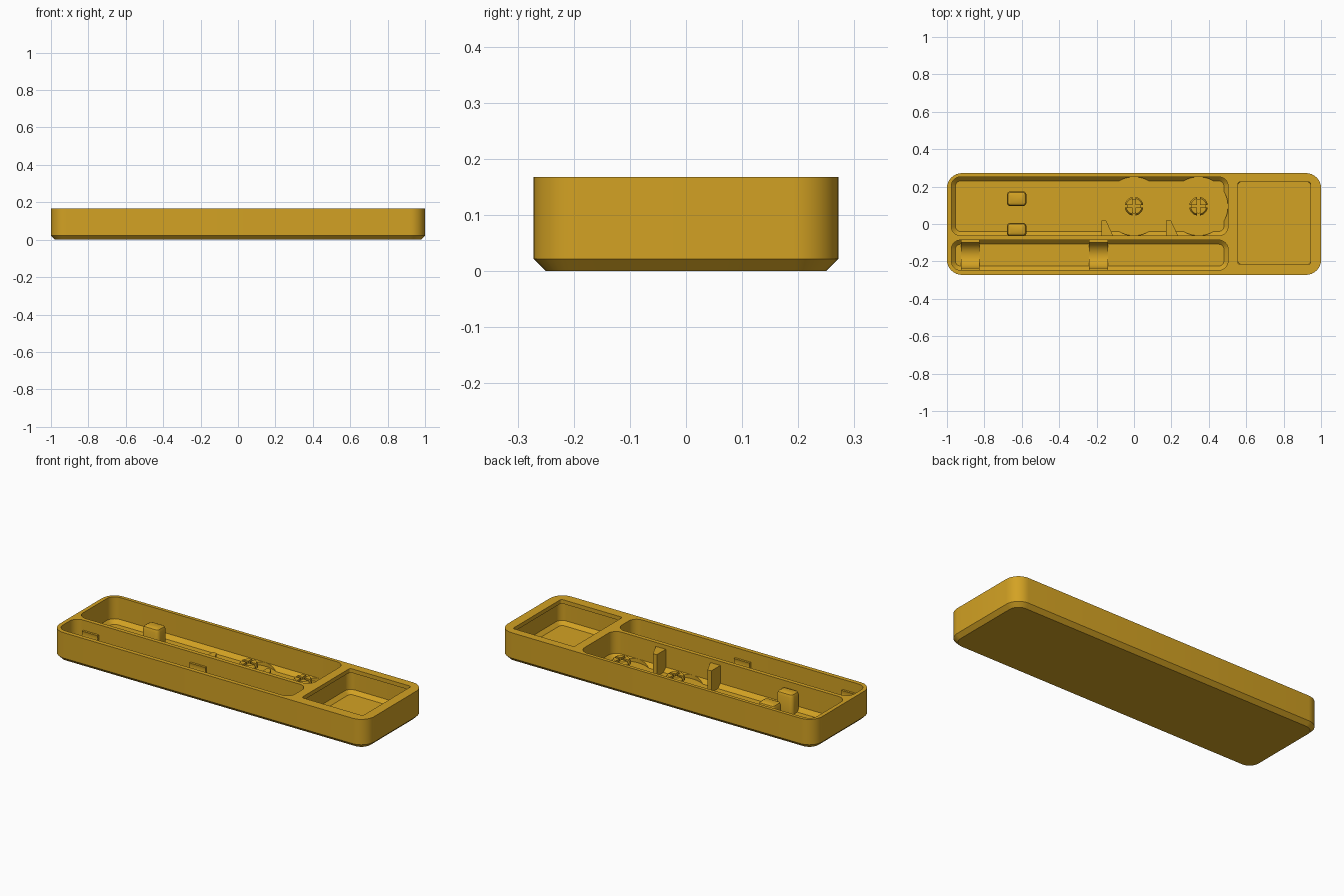
import bpy, bmesh, math

cube = bpy.data.objects.get("Cube")
if cube:
    bpy.data.objects.remove(cube, do_unlink=True)

gold = bpy.data.materials.new("golden_yellow")
gold.use_nodes = True
gold.diffuse_color = (0.65, 0.36, 0.017, 1)
gold.node_tree.nodes["Principled BSDF"].inputs["Base Color"].default_value = gold.diffuse_color

HEIGHT, FLOOR = 0.168, 0.02


def loft(name, rings):
    """Closed solid through rings of equal point count."""
    bm = bmesh.new()
    loops = [[bm.verts.new(p) for p in ring] for ring in rings]
    n = len(loops[0])
    for a, b in zip(loops, loops[1:]):
        for i in range(n):
            j = (i + 1) % n
            bm.faces.new((a[i], a[j], b[j], b[i]))
    bm.faces.new(loops[0][::-1])
    bm.faces.new(loops[-1])
    bmesh.ops.recalc_face_normals(bm, faces=bm.faces)
    mesh = bpy.data.meshes.new(name)
    bm.to_mesh(mesh)
    bm.free()
    mesh.materials.append(gold)
    ob = bpy.data.objects.new(name, mesh)
    bpy.context.collection.objects.link(ob)
    return ob


def rounded_ring(box, r, inset, z, steps=8):
    x0, x1, y0, y1 = box
    pts = []
    corners = ((x1 - r, y1 - r), (x0 + r, y1 - r), (x0 + r, y0 + r), (x1 - r, y0 + r))
    for k, (cx, cy) in enumerate(corners):
        for s in range(steps + 1):
            a = (k + s / steps) * math.pi / 2
            pts.append((cx + (r - inset) * math.cos(a), cy + (r - inset) * math.sin(a), z))
    return pts


def rounded_solid(name, box, r, levels):
    return loft(name, [rounded_ring(box, r, inset, z) for inset, z in levels])


def turned(name, x, y, profile, n=48):
    return loft(name, [[(x + r * math.cos(2 * math.pi * i / n),
                         y + r * math.sin(2 * math.pi * i / n), z) for i in range(n)]
                       for r, z in profile])


def block(name, x0, x1, y0, y1, z0, z1):
    return loft(name, [[(x0, y0, z), (x1, y0, z), (x1, y1, z), (x0, y1, z)] for z in (z0, z1)])


def activate(ob):
    bpy.ops.object.select_all(action='DESELECT')
    ob.select_set(True)
    bpy.context.view_layer.objects.active = ob


def cut(target, cutter):
    activate(target)
    mod = target.modifiers.new("cut", 'BOOLEAN')
    mod.operation, mod.solver, mod.object = 'DIFFERENCE', 'EXACT', cutter
    bpy.ops.object.modifier_apply(modifier=mod.name)
    bpy.data.objects.remove(cutter, do_unlink=True)


def smooth(ob):
    activate(ob)
    bpy.ops.object.shade_smooth_by_angle(angle=math.radians(30))


# Tray body with a chamfered underside
tray = rounded_solid("tray_body", (-1, 1, -0.272, 0.272), 0.08,
                     [(0.022, 0), (0, 0.022), (0, HEIGHT)])

# Two long pockets with chamfered floors
for box in ((-0.977, 0.503, -0.062, 0.252), (-0.977, 0.503, -0.247, -0.086)):
    cut(tray, rounded_solid("pocket_cutter", box, 0.05,
                            [(0.022, FLOOR), (0, FLOOR + 0.022), (0, 0.3)]))

# Square pocket: narrow opening above a wider cavity
cut(tray, rounded_solid("cavity_cutter", (0.535, 0.965, -0.235, 0.245), 0.04,
                        [(0.02, FLOOR), (0, FLOOR + 0.02), (0, 0.145)]))
cut(tray, rounded_solid("opening_cutter", (0.555, 0.945, -0.215, 0.225), 0.012,
                        [(0, 0.1), (0, 0.3)]))

# Round clearances and split posts in the back pocket
for side, x in (("right", 0.0), ("left", 0.345)):
    cut(tray, turned("clearance_cutter", x, 0.095, [(0.157, FLOOR), (0.157, 0.3)], 64))
    post = turned("split_post_" + side, x, 0.095,
                  [(0.038, 0.01), (0.038, 0.065), (0.05, 0.08), (0.05, 0.092), (0.042, 0.105)])
    w = 0.007
    cut(post, block("slot_cutter", x - w, x + w, 0, 0.2, 0.035, 0.2))
    cut(post, block("slot_cutter", x - 0.1, x + 0.1, 0.095 - w, 0.095 + w, 0.035, 0.2))
    smooth(post)
smooth(tray)

# Wedge shaped ribs standing against the dividing wall
for side, x in (("right", -0.175), ("left", 0.172)):
    outline = ((0, -0.07), (0.067, -0.07), (0.025, 0.02), (0, 0.02))
    rib = loft("wedge_rib_" + side, [[(x + px, y, z) for px, y in outline] for z in (0.01, 0.145)])

# Pair of gripping blocks with rounded edges
for side, y0, y1 in (("front", -0.066, 0.006), ("back", 0.095, 0.175)):
    grip = rounded_solid("grip_block_" + side, (-0.68, -0.575, y0, y1), 0.02,
                         [(0, 0.01), (0, 0.115), (0.006, 0.129), (0.018, 0.135)])
    smooth(grip)

# Curved cradles across the front pocket
for side, x in (("right", -0.925), ("left", -0.24)):
    cradle = block("cradle_" + side, x, x + 0.1, -0.25, -0.083, 0.01, 0.11)
    ring = [(-0.1665 + 0.07 * math.cos(math.tau * i / 48), 0.095 + 0.07 * math.sin(math.tau * i / 48))
            for i in range(48)]
    cut(cradle, loft("cradle_cutter", [[(px, y, z) for y, z in ring] for px in (x - 0.1, x + 0.2)]))
    smooth(cradle)
